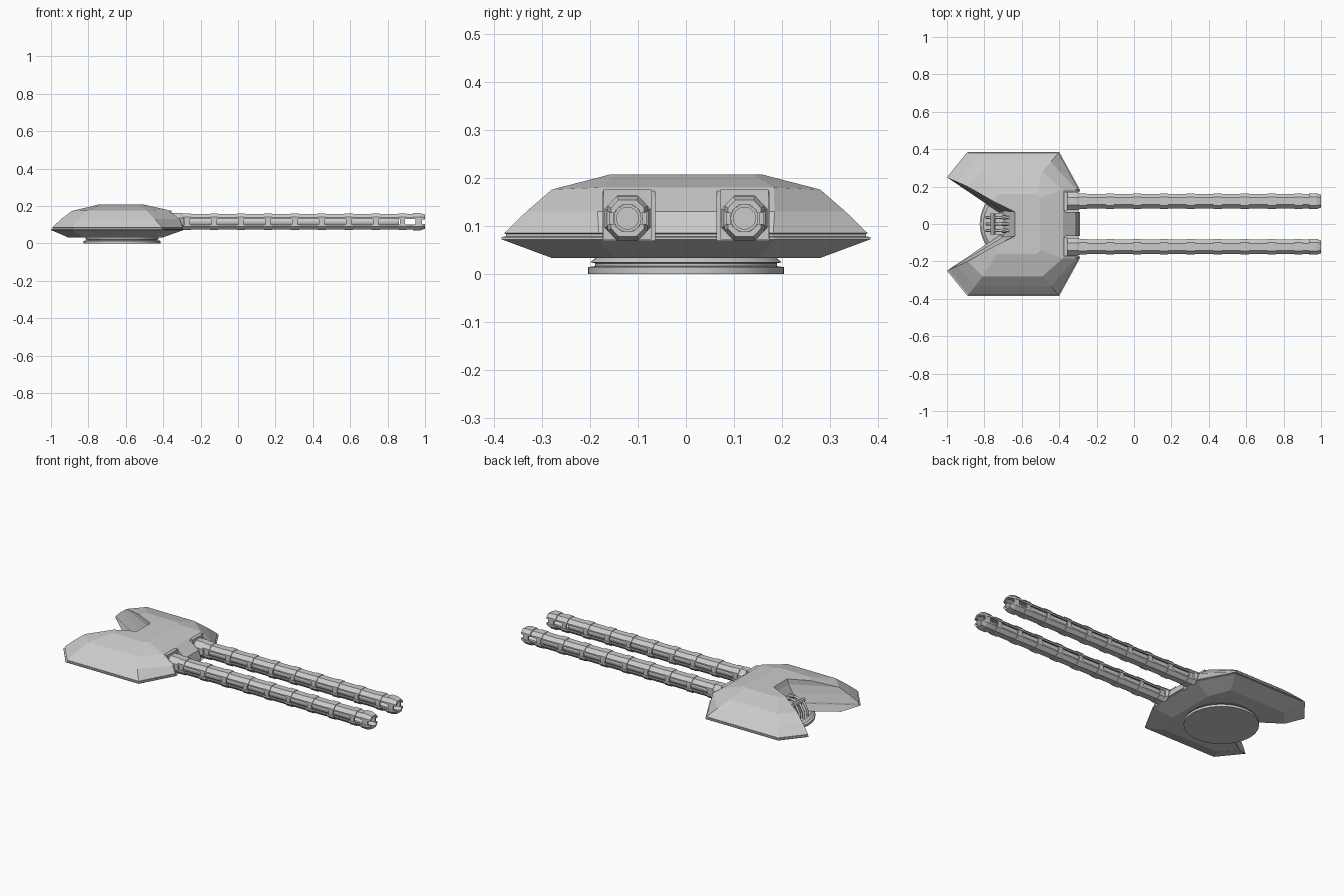
import bpy, bmesh, math

if "Cube" in bpy.data.objects:
    bpy.data.objects.remove(bpy.data.objects["Cube"])

def finish(name, bm):
    bmesh.ops.recalc_face_normals(bm, faces=bm.faces)
    me = bpy.data.meshes.new(name)
    bm.to_mesh(me)
    bm.free()
    ob = bpy.data.objects.new(name, me)
    bpy.context.collection.objects.link(ob)
    return ob

def loft(name, loops, cap=True, ring=False):
    """Skin a list of equal closed loops; ring joins the last loop to the first."""
    bm = bmesh.new()
    rows = [[bm.verts.new(p) for p in lp] for lp in loops]
    n = len(rows[0])
    pairs = list(zip(rows, rows[1:])) + ([(rows[-1], rows[0])] if ring else [])
    for a, b in pairs:
        for i in range(n):
            j = (i + 1) % n
            bm.faces.new((a[i], a[j], b[j], b[i]))
    if cap and not ring:
        bm.faces.new(rows[0])
        bm.faces.new(rows[-1])
    return finish(name, bm)

def circle_x(x, r, y, z, n, turn=0.0, sy=1.0):
    return [(x, y + sy * r * math.cos(turn + 2 * math.pi * i / n),
             z + r * math.sin(turn + 2 * math.pi * i / n)) for i in range(n)]

def box(name, x0, x1, y0, y1, z0, z1):
    return loft(name, [[(x0, y0, z), (x1, y0, z), (x1, y1, z), (x0, y1, z)] for z in (z0, z1)])

def smooth(ob):
    bpy.ops.object.select_all(action='DESELECT')
    bpy.context.view_layer.objects.active = ob
    ob.select_set(True)
    bpy.ops.object.shade_smooth_by_angle(angle=math.radians(25))

# hull: half outlines (notch corner, rear tip, rear side, front side, front corner), mirrored
rim = [(-.70, .07), (-1, .25), (-.89, .385), (-.40, .385), (-.29, .185)]
def rim_at(z, s):
    return [((x + .62) * s - .62, y * s, z) for x, y in rim]
layers = [
    [(-.72, .06, .033), (-.91, .19, .033), (-.83, .28, .033), (-.45, .28, .033), (-.40, .15, .033)],
    rim_at(.072, 1), rim_at(.077, 1), rim_at(.078, .975), rim_at(.083, .975), rim_at(.085, .985),
    [(-.67, .068, .13), (-.945, .225, .13), (-.85, .333, .13), (-.445, .333, .13), (-.31, .185, .13)],
    [(-.645, .066, .178), (-.89, .20, .173), (-.81, .28, .176), (-.49, .28, .176), (-.38, .183, .18)],
    [(-.635, .064, .207), (-.75, .12, .207), (-.73, .16, .207), (-.52, .16, .207), (-.50, .14, .207)],
]
hull = loft("turret_hull", [h + [(x, -y, z) for x, y, z in reversed(h)] for h in layers])

# recesses for the gun mounts
for s in (-1, 1):
    cut = box("recess_cutter", -.37, -.1, s * .119 - .054, s * .119 + .054, .07, .178)
    cut.hide_render = True
    cut.hide_viewport = True
    m = hull.modifiers.new("recess", 'BOOLEAN')
    m.object = cut
    m.operation = 'DIFFERENCE'
    m.solver = 'EXACT'

# turntable under the hull
prof = [(.205, 0), (.205, .014), (.19, .016), (.19, .022), (.2, .024), (.185, .036)]
base = loft("turntable", [[(-.62 + r * math.cos(2 * math.pi * i / 48),
                            r * math.sin(2 * math.pi * i / 48), z) for i in range(48)] for r, z in prof])
smooth(base)

# half shell of a barrel, open to the side slots
def shell(name, x0, x1, y, z, up, grow=0.0, taper=0.0):
    half = [(.038, .014), (.038, .022), (.019, .042)]
    inner = [(.014, .034), (.031, .02), (.031, .014)]
    out = [(a + grow, b + (grow if b > .02 else 0)) for a, b in half]
    right = out + [(-a, b) for a, b in reversed(out)]
    left = [(-a, b) for a, b in reversed(inner)] + inner
    pts = right + left
    ends = [(x0, 1), (x1, 1)] if not taper else [(x0, 1), (x1 - taper, 1), (x1, .82)]
    return loft(name, [[(x, y + a * k, z + up * b * k) for a, b in pts] for x, k in ends])

Z, STEP, START = .116, .144, -.272
for s in (-1, 1):
    y = s * .122
    # gun mount: back plate, stepped octagonal collar
    box("mount_plate", -.375, -.355, y - .05, y + .05, .072, .176)
    t = math.pi / 8
    loft("mount_collar", [circle_x(x, r, y, Z, 8, t) for x, r in
                          ((-.36, .052), (-.305, .052), (-.29, .046), (-.29, .03))])
    # inner tube with open bore
    tube = loft("inner_tube", [circle_x(x, r, y, Z, 16) for x, r in
                               ((-.35, .029), (.86, .029), (.86, .023), (.6, .023))])
    smooth(tube)
    for up in (-1, 1):
        shell("barrel_shell", -.35, .95, y, Z, up)
        shell("muzzle_shell", .935, 1, y, Z, up, .004, .025)
        for k in range(9):
            x = START + k * STEP
            shell("barrel_rib", x - .022, x + .022, y, Z, up, .003)
    # bridges between the side slots
    for side in (-1, 1):
        c = y + side * .0345
        for k in range(9):
            x = START + k * STEP
            box("slot_bridge", x - .014, x + .014, c - .0035, c + .0035, Z - .015, Z + .015)
        box("muzzle_bridge", .95, .985, c - .004, c + .005, Z - .015, Z + .015)

# cooling gear in the rear notch
box("rear_block", -.74, -.63, -.06, .06, .03, .09)
for y in (-.035, 0, .035):
    cu = bpy.data.curves.new("rear_pipe", 'CURVE')
    cu.dimensions = '3D'
    cu.bevel_depth = .007
    cu.bevel_resolution = 1
    path = [(-.64, .13), (-.72, .13), (-.77, .11), (-.79, .07), (-.79, .012)]
    sp = cu.splines.new('POLY')
    sp.points.add(len(path) - 1)
    for p, (x, z) in zip(sp.points, path):
        p.co = (x, y, z, 1)
    bpy.context.collection.objects.link(bpy.data.objects.new("rear_pipe", cu))
    loft("pipe_fitting", [circle_x(x, .012, y, .13, 8) for x in (-.705, -.685)])
bar = [[(-.755 + .012 * math.cos(a * math.pi / 4), y, .118 + .012 * math.sin(a * math.pi / 4))
        for a in range(8)] for y in (-.055, .055)]
loft("pipe_clamp", bar)
